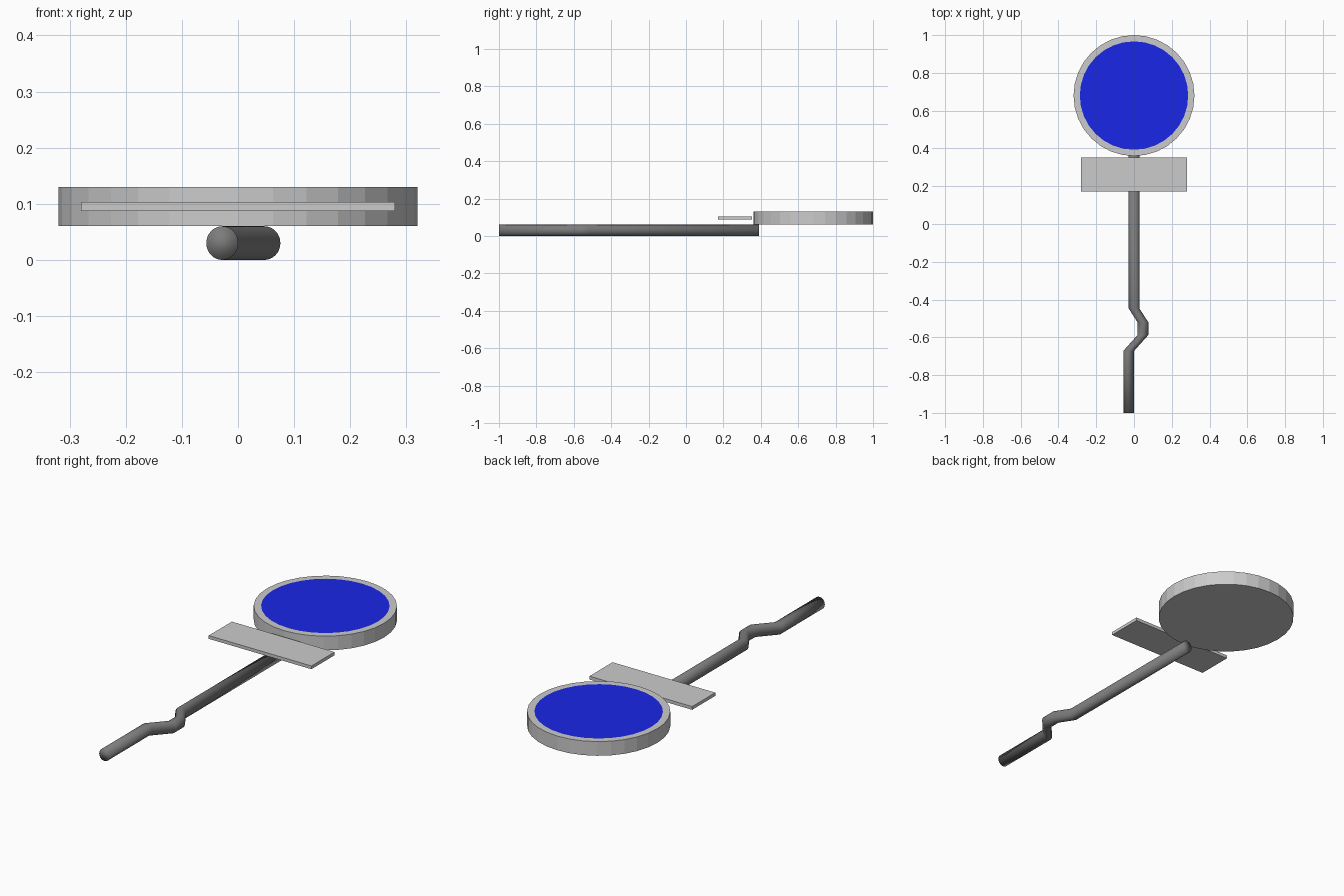
import bpy, bmesh
from math import cos, sin, tau

if "Cube" in bpy.data.objects:
    bpy.data.objects.remove(bpy.data.objects["Cube"])


def material(name, color):
    m = bpy.data.materials.new(name)
    m.diffuse_color = color
    m.use_nodes = True
    m.node_tree.nodes["Principled BSDF"].inputs["Base Color"].default_value = m.diffuse_color
    return m


def finish(name, bm, mats=(), smooth=False):
    bmesh.ops.recalc_face_normals(bm, faces=bm.faces)
    for f in bm.faces:
        f.smooth = smooth
    mesh = bpy.data.meshes.new(name)
    bm.to_mesh(mesh)
    bm.free()
    for m in mats:
        mesh.materials.append(m)
    ob = bpy.data.objects.new(name, mesh)
    bpy.context.collection.objects.link(ob)
    return ob


grey = material("light_grey", (0.8, 0.8, 0.8, 1))
dark = material("dark_grey", (0.2, 0.2, 0.2, 1))
blue = material("blue", (0.01, 0.02, 0.8, 1))

# Round sign: a disc whose top face is inset and painted blue
bm = bmesh.new()
SIDES, RADIUS = 32, 0.32
ring = [bm.verts.new((RADIUS * cos(tau * i / SIDES), 0.68 + RADIUS * sin(tau * i / SIDES), 0.06))
        for i in range(SIDES)]
base = bm.faces.new(ring)
ext = bmesh.ops.extrude_face_region(bm, geom=[base], use_keep_orig=True)["geom"]
bmesh.ops.translate(bm, vec=(0, 0, 0.07), verts=[g for g in ext if isinstance(g, bmesh.types.BMVert)])
top = next(g for g in ext if isinstance(g, bmesh.types.BMFace))
bmesh.ops.recalc_face_normals(bm, faces=bm.faces)
bmesh.ops.inset_region(bm, faces=[top], thickness=0.033)
top.material_index = 1
finish("round_sign", bm, (grey, blue))

# Rectangular plate under the round sign
bm = bmesh.new()
bmesh.ops.create_cube(bm, size=1)
bmesh.ops.scale(bm, vec=(0.56, 0.18, 0.016), verts=bm.verts)
bmesh.ops.translate(bm, vec=(0, 0.262, 0.095), verts=bm.verts)
finish("plate", bm, (grey,))

# Bent pole: round sections joined along a kinked path of (x, y)
bm = bmesh.new()
path = [(-0.028, -1), (-0.028, -0.672), (0.047, -0.588), (0.047, -0.52), (0, -0.447), (0, 0.39)]
N = 32
rings = [[bm.verts.new((x + 0.0285 * cos(tau * i / N), y, 0.03 + 0.03 * sin(tau * i / N)))
          for i in range(N)] for x, y in path]
for a, b in zip(rings, rings[1:]):
    for i in range(N):
        j = (i + 1) % N
        bm.faces.new((a[i], a[j], b[j], b[i]))
bm.faces.new(rings[0])
bm.faces.new(rings[-1])
finish("bent_pole", bm, (dark,), smooth=True)
